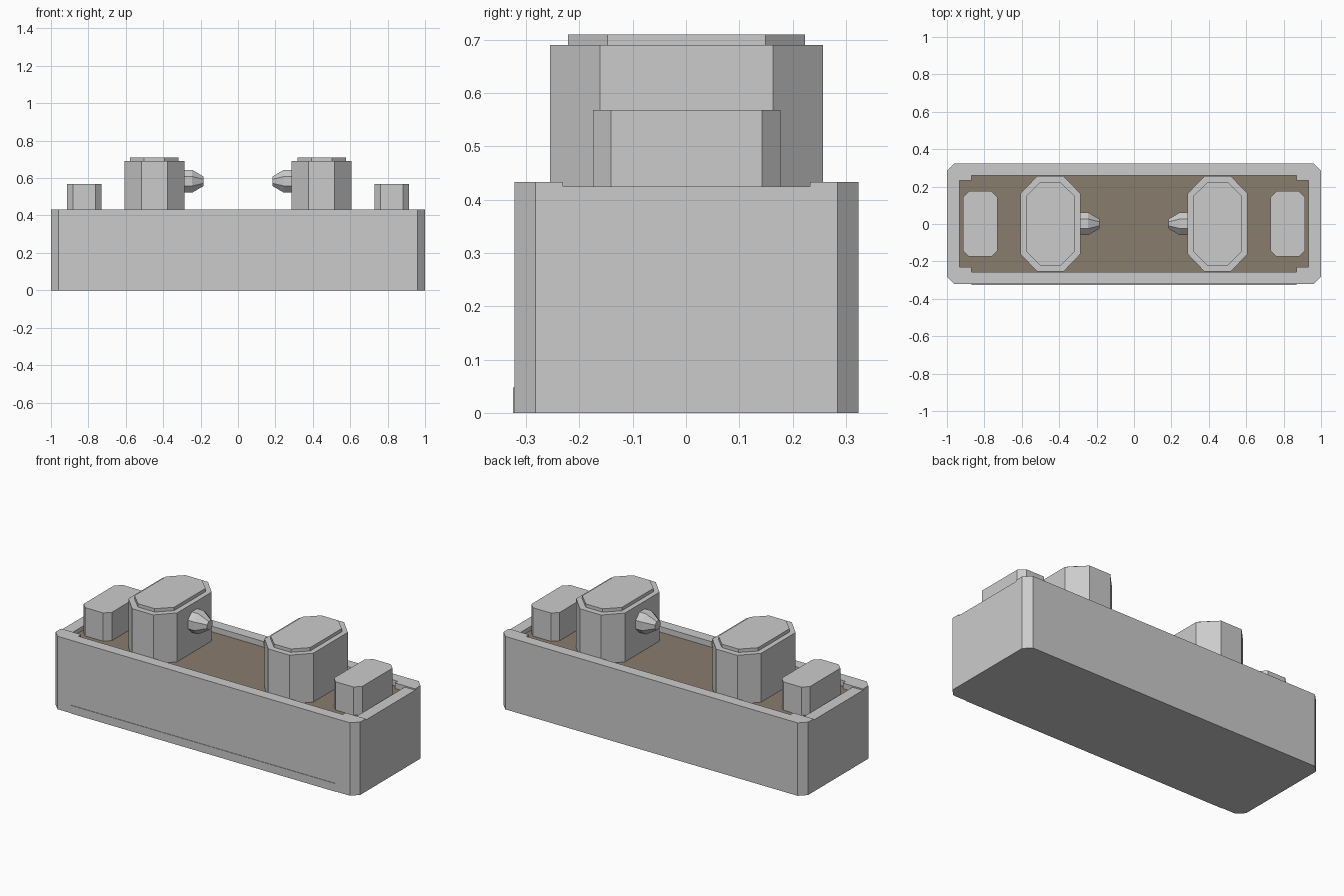
import bpy, bmesh, math
from mathutils import Matrix

if "Cube" in bpy.data.objects:
    bpy.data.objects.remove(bpy.data.objects["Cube"])

YC = 0.001  # shared centre line of the body parts


def prism(name, pts, z0, z1):
    """Extrude a flat outline from z0 to z1."""
    bm = bmesh.new()
    face = bm.faces.new([bm.verts.new((x, y, z0)) for x, y in pts])
    ext = bmesh.ops.extrude_face_region(bm, geom=[face])
    top = [v for v in ext["geom"] if isinstance(v, bmesh.types.BMVert)]
    bmesh.ops.translate(bm, verts=top, vec=(0, 0, z1 - z0))
    bmesh.ops.recalc_face_normals(bm, faces=bm.faces)
    me = bpy.data.meshes.new(name)
    bm.to_mesh(me)
    bm.free()
    ob = bpy.data.objects.new(name, me)
    bpy.context.collection.objects.link(ob)
    return ob


def clipped(cx, hx, hy, kx, ky):
    """Rectangle outline with clipped corners."""
    p = [(hx, -hy + ky), (hx, hy - ky), (hx - kx, hy), (-hx + kx, hy),
         (-hx, hy - ky), (-hx, -hy + ky), (-hx + kx, -hy), (hx - kx, -hy)]
    return [(x + cx, y + YC) for x, y in p]


def rect(x0, x1, y0, y1):
    return [(x0, y0), (x1, y0), (x1, y1), (x0, y1)]


def cut(target, cutter):
    mod = target.modifiers.new("cut", 'BOOLEAN')
    mod.operation = 'DIFFERENCE'
    mod.solver = 'EXACT'
    mod.object = cutter
    bpy.context.view_layer.objects.active = target
    bpy.ops.object.modifier_apply(modifier=mod.name)
    bpy.data.objects.remove(cutter)


# Trough with a cavity notched at the corners
trough = prism("trough", clipped(0, 1.0, 0.323, 0.04, 0.04), 0, 0.433)
a, b, c, d = 0.932, 0.868, 0.232, 0.258
cavity = [(a, -c), (a, c), (b, c), (b, d), (-b, d), (-b, c),
          (-a, c), (-a, -c), (-b, -c), (-b, -d), (b, -d), (b, -c)]
cavity = [(x, y + YC) for x, y in cavity]
cut(trough, prism("cavity_cutter", cavity, 0.35, 0.6))

# Lowered rim on both ends
for s in (-1, 1):
    x0, x1 = sorted((s * 0.9, s * 1.1))
    cut(trough, prism("rim_cutter", rect(x0, x1, YC - c, YC + c), 0.425, 0.6))

# Brown fill
fill = prism("fill", cavity, 0.35, 0.40)
brown = bpy.data.materials.new("brown")
brown.diffuse_color = (0.25, 0.20, 0.155, 1)
brown.use_nodes = True
brown.node_tree.nodes["Principled BSDF"].inputs["Base Color"].default_value = brown.diffuse_color
fill.data.materials.append(brown)

# Thin strip along the foot of the front
prism("front_strip", rect(-0.87, 0.87, -0.325, -0.30), 0, 0.048)

for s, side in ((-1, "left"), (1, "right")):
    # Tall eight-sided block with a raised cap
    prism(side + "_block", clipped(s * 0.447, 0.16, 0.256, 0.09, 0.094), 0.38, 0.69)
    prism(side + "_cap", clipped(s * 0.447, 0.13, 0.222, 0.075, 0.074), 0.68, 0.71)
    # Low end block
    prism(side + "_end_block", clipped(s * 0.822, 0.093, 0.176, 0.034, 0.034), 0.38, 0.568)

    # Tapered nozzle pointing to the middle
    bm = bmesh.new()
    rings = []
    for x, r in ((0.32, 0.066), (0.245, 0.066), (0.185, 0.028)):
        rings.append([bm.verts.new((s * x,
                                    YC + r * math.cos(math.tau * i / 8 + math.pi / 8),
                                    0.583 + r * math.sin(math.tau * i / 8 + math.pi / 8)))
                      for i in range(8)])
    for r0, r1 in zip(rings, rings[1:]):
        for i in range(8):
            j = (i + 1) % 8
            bm.faces.new((r0[i], r0[j], r1[j], r1[i]))
    bm.faces.new(rings[0])
    bm.faces.new(rings[-1])
    bmesh.ops.recalc_face_normals(bm, faces=bm.faces)
    me = bpy.data.meshes.new(side + "_nozzle")
    bm.to_mesh(me)
    bm.free()
    bpy.context.collection.objects.link(bpy.data.objects.new(side + "_nozzle", me))
